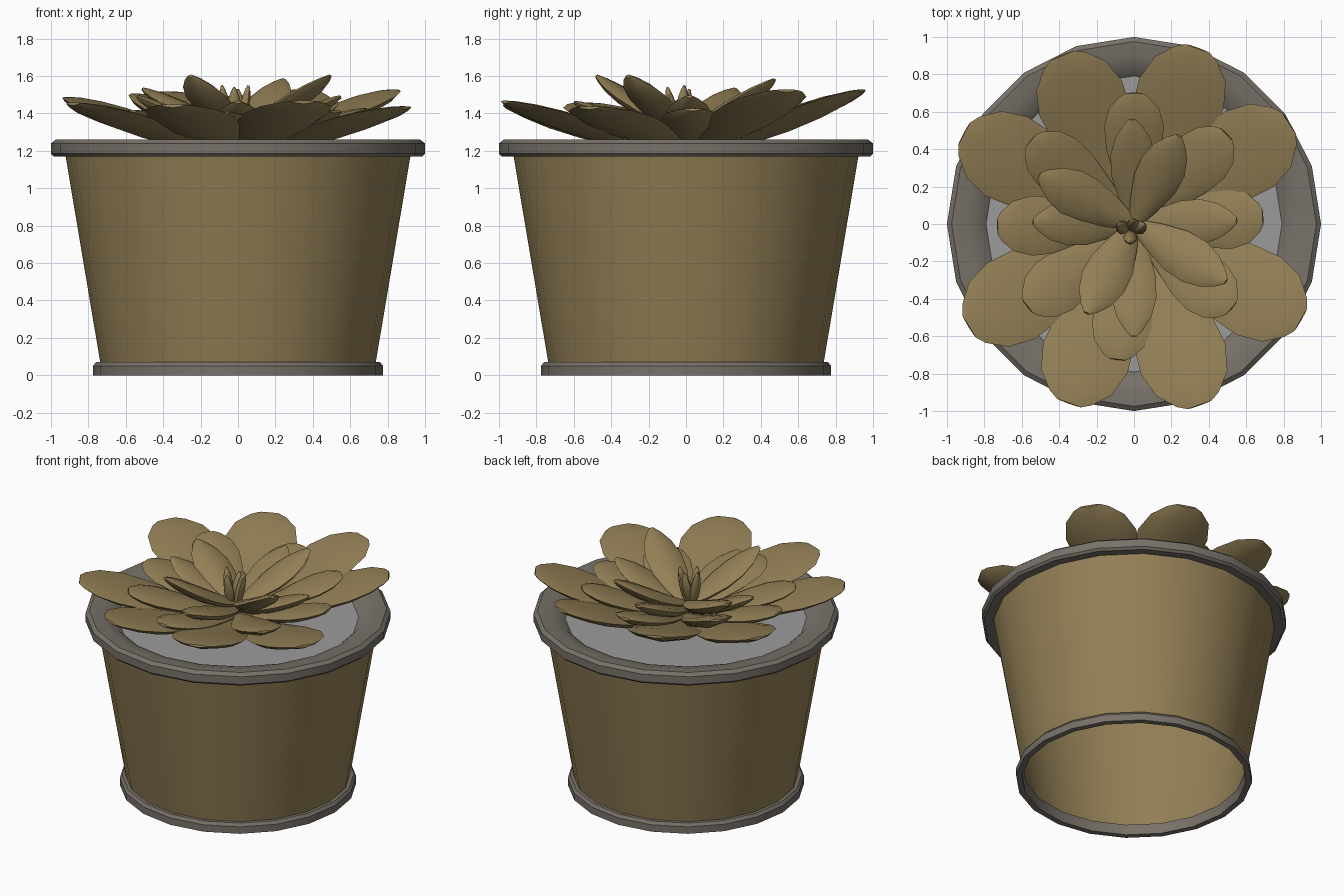
import bpy, bmesh, math
from mathutils import Vector

if "Cube" in bpy.data.objects:
    bpy.data.objects.remove(bpy.data.objects["Cube"])


def material(name, rgb):
    m = bpy.data.materials.new(name)
    m.diffuse_color = (*rgb, 1)
    m.use_nodes = True
    m.node_tree.nodes["Principled BSDF"].inputs["Base Color"].default_value = m.diffuse_color
    return m


BROWN = material("olive brown", (0.29, 0.213, 0.092))
GREY = material("warm grey", (0.185, 0.165, 0.14))
PALE = material("pale grey", (0.33, 0.33, 0.33))


def finish(name, bm, mat, angle=35, recalc=True):
    if recalc:
        bmesh.ops.recalc_face_normals(bm, faces=bm.faces)
    me = bpy.data.meshes.new(name)
    bm.to_mesh(me)
    bm.free()
    me.materials.append(mat)
    ob = bpy.data.objects.new(name, me)
    bpy.context.collection.objects.link(ob)
    bpy.ops.object.select_all(action='DESELECT')
    ob.select_set(True)
    bpy.context.view_layer.objects.active = ob
    bpy.ops.object.shade_smooth_by_angle(angle=math.radians(angle))
    return ob


def lathe(name, profile, mat, closed=False, n=20):
    """Spin an (r, z) profile around z; profiles run upwards on the outside."""
    bm = bmesh.new()
    rings = [[bm.verts.new((r * math.cos(2 * math.pi * i / n),
                            r * math.sin(2 * math.pi * i / n), z))
              for i in range(n)] for r, z in profile]
    pairs = list(zip(rings, rings[1:]))
    if closed:
        pairs.append((rings[-1], rings[0]))
    for a, b in pairs:
        for i in range(n):
            j = (i + 1) % n
            bm.faces.new((a[i], a[j], b[j], b[i]))
    return finish(name, bm, mat, recalc=closed)


# Pot: open tapered wall, foot ring, rim
lathe("pot_wall", [(0.73, 0.03), (0.925, 1.19)], BROWN)
lathe("foot_ring", [(0.735, 0), (0.775, 0), (0.775, 0.05), (0.76, 0.07), (0.725, 0.07)],
      GREY, True)
lathe("pot_rim", [(0.91, 1.175), (0.985, 1.17), (1.0, 1.185), (1.0, 1.24), (0.975, 1.26),
                  (0.90, 1.255), (0.83, 1.235), (0.78, 1.19), (0.78, 1.17)], GREY, True)

# Soil disc
bm = bmesh.new()
bmesh.ops.create_circle(bm, cap_ends=True, segments=20, radius=0.82)
for v in bm.verts:
    v.co.z += 1.2
finish("soil", bm, PALE, recalc=False)

# Leaf shapes: (fraction along leaf, width, thickness)
BLUNT = [(0, .2, .5), (.3, .62, .9), (.55, .92, 1), (.74, 1, .95), (.88, .84, .7),
         (.97, .5, .4), (1, .28, .2)]
POINTED = [(0, .3, .5), (.2, .65, .9), (.45, .97, 1), (.65, 1, .95), (.82, .78, .75),
           (.94, .42, .45), (1, .14, .2)]
SECTION = [(1, 0), (.72, .6), (0, 1), (-.72, .6), (-1, 0), (-.72, -.6), (0, -1), (.72, -.6)]


def leaf(name, angle, r0, r1, z0, z1, width, thick, shape, cup=.25, curve=1.3, centre=(0, 0)):
    a = math.radians(angle)
    out = Vector((math.cos(a), math.sin(a), 0))
    side = Vector((-math.sin(a), math.cos(a), 0))
    slope = math.atan2(z1 - z0, r1 - r0)
    up = Vector((0, 0, math.cos(slope))) - out * math.sin(slope)
    bm = bmesh.new()
    rings = []
    for t, w, h in shape:
        c = out * (r0 + (r1 - r0) * t) + Vector((*centre, z0 + (z1 - z0) * t ** curve))
        rings.append([bm.verts.new(c + side * (u * w * width / 2)
                                   + up * (v * h * thick / 2 + cup * u * u * w * width / 2
                                           * (1 - t * .7)))
                      for u, v in SECTION])
    for p, q in zip(rings, rings[1:]):
        for i in range(8):
            j = (i + 1) % 8
            bm.faces.new((p[i], p[j], q[j], q[i]))
    bm.faces.new(rings[0])
    bm.faces.new(rings[-1])
    finish(name, bm, BROWN, 50)


# Outer ring: (angle, tip radius, tip height)
for i, (a, r, z) in enumerate([(33, .99, 1.52), (70, 1.0, 1.52), (113, .98, 1.51),
                               (152, 1.03, 1.48), (212, 1.04, 1.45), (250, 1.02, 1.44),
                               (290, 1.03, 1.46), (330, 1.03, 1.43)]):
    leaf(f"outer_leaf_{i}", a, .05, r, 1.2, z, .48, .09, BLUNT)

# Middle ring
for i, (a, r, z) in enumerate([(90, .70, 1.46), (44, .69, 1.46), (3, .69, 1.42),
                               (-41, .69, 1.41), (263, .73, 1.40), (218, .72, 1.41),
                               (181, .73, 1.42), (141, .71, 1.50)]):
    leaf(f"middle_leaf_{i}", a, .04, r, 1.23, z, .32, .085, BLUNT)

# Inner ring
for i, (a, r, z) in enumerate([(91, .56, 1.50), (2, .55, 1.49), (270, .60, 1.46),
                               (179, .54, 1.49)]):
    leaf(f"inner_leaf_{i}", a, .03, r, 1.27, z, .24, .085, POINTED)

# Top ring
for i, (a, r, z) in enumerate([(63, .53, 1.58), (-32, .58, 1.60), (242, .54, 1.60),
                               (153, .57, 1.53)]):
    leaf(f"top_leaf_{i}", a, .02, r, 1.31, z, .25, .09, POINTED, .15)

# Heart buds
for i, (a, x, y, z) in enumerate([(160, -.03, -.03, 1.55), (270, -.02, -.04, 1.54),
                                  (20, 0, -.03, 1.55), (80, -.01, -.04, 1.53)]):
    leaf(f"heart_bud_{i}", a, .0, .06, 1.3, z, .075, .06, POINTED, 0, 1.3, (x, y))
